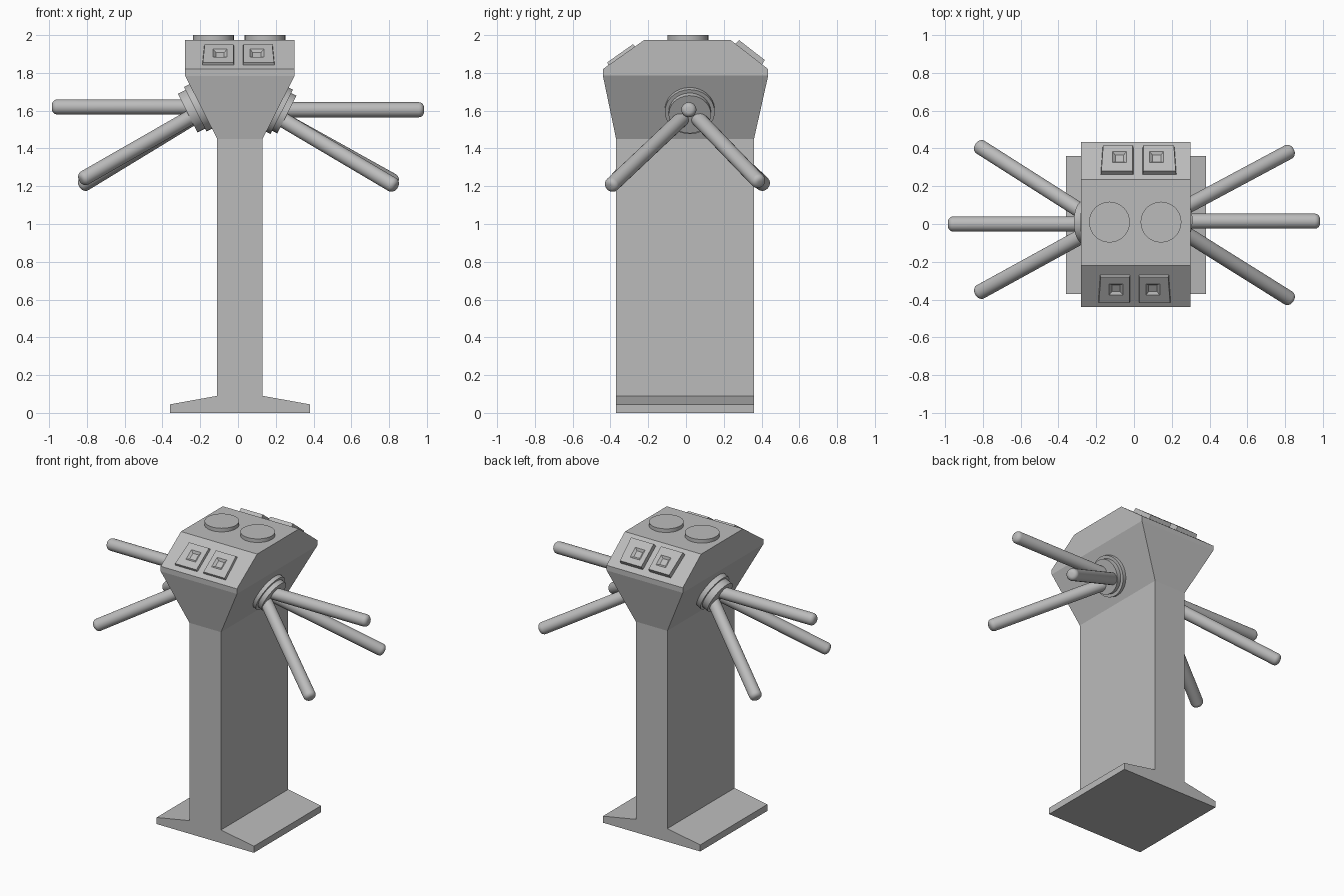
import bpy, bmesh, math
from mathutils import Vector

if "Cube" in bpy.data.objects:
    bpy.data.objects.remove(bpy.data.objects["Cube"])

grey = bpy.data.materials.new("plain grey")
grey.diffuse_color = (0.5, 0.5, 0.5, 1)
grey.use_nodes = True
grey.node_tree.nodes["Principled BSDF"].inputs["Base Color"].default_value = grey.diffuse_color


def finish(name, bm, smooth=False):
    bmesh.ops.recalc_face_normals(bm, faces=bm.faces)
    mesh = bpy.data.meshes.new(name)
    bm.to_mesh(mesh)
    bm.free()
    mesh.materials.append(grey)
    if smooth:
        mesh.polygons.foreach_set("use_smooth", [True] * len(mesh.polygons))
        mesh.set_sharp_from_angle(angle=math.radians(35))
    obj = bpy.data.objects.new(name, mesh)
    bpy.context.collection.objects.link(obj)
    return obj


def loft(name, rings, smooth=False):
    """Skin a stack of equal-length point rings and cap both ends."""
    bm = bmesh.new()
    vs = [[bm.verts.new(p) for p in ring] for ring in rings]
    n = len(vs[0])
    for a, b in zip(vs, vs[1:]):
        for i in range(n):
            j = (i + 1) % n
            bm.faces.new((a[i], a[j], b[j], b[i]))
    bm.faces.new(vs[0][::-1])
    bm.faces.new(vs[-1])
    return finish(name, bm, smooth)


def turned(name, origin, axis, profile, sides=32):
    """Round part: profile is (radius, distance along axis)."""
    origin, axis = Vector(origin), Vector(axis).normalized()
    u = axis.orthogonal().normalized()
    w = axis.cross(u)
    angles = [2 * math.pi * i / sides for i in range(sides)]
    rings = [[origin + axis * t + (u * math.cos(a) + w * math.sin(a)) * r
              for a in angles] for r, t in profile]
    return loft(name, rings, True)


def rect(x0, x1, y0, y1, z):
    return [(x0, y0, z), (x1, y0, z), (x1, y1, z), (x0, y1, z)]


# Foot and post: one profile extruded front to back
profile = [(-.36, 0), (.38, 0), (.38, .045), (.13, .09), (.13, 1.45),
           (-.11, 1.45), (-.11, .09), (-.36, .045)]
loft("post_and_foot", [[(x, y, z) for x, z in profile] for y in (-.37, .36)])

# Flared head with sloped front and back
loft("head", [rect(-.11, .13, -.37, .36, 1.45),
              rect(-.28, .30, -.44, .435, 1.785),
              rect(-.28, .30, -.44, .435, 1.82),
              rect(-.28, .30, -.22, .235, 1.975)])

# Round pads on top
for side, x in (("left", -.13), ("right", .143)):
    turned(side + "_top_pad", (x, .01, 1.965), (0, 0, 1),
           [(.108, 0), (.108, .035)])


# Raised plates with a square recess on the sloped faces
def plate(name, low, high, x0, x1, slant0, slant1, v0, v1, thick, px, pv):
    low = Vector(low)
    up = (Vector(high) - low).normalized()
    out = Vector((1, 0, 0)).cross(up)
    if out.z < 0:
        out = -out

    def ring(a0, a1, s0, s1, b0, b1, h):
        pts = ((a0, b0), (a1, b0), (a1 - s1, b1), (a0 + s0, b1))
        return [low + Vector((x, 0, 0)) + up * v + out * h for x, v in pts]

    def square(half, h):
        return ring(px - half, px + half, 0, 0, pv - half, pv + half, h)

    d = .004
    loft(name, [ring(x0, x1, slant0, slant1, v0, v1, -.005),
                ring(x0 + d, x1 - d, slant0, slant1, v0 + d, v1 - d, thick),
                square(.037, thick), square(.022, thick - .012)])


front = ((0, -.44, 1.82), (0, -.22, 1.975))
back = ((0, .435, 1.82), (0, .235, 1.975))
plate("front_left_plate", *front, -.19, -.02, .01, 0, .035, .21, .016, -.095, .125)
plate("front_right_plate", *front, .025, .195, 0, .01, .035, .21, .016, .10, .125)
plate("back_left_plate", *back, -.167, -.003, -.01, 0, .04, .22, .027, -.077, .123)
plate("back_right_plate", *back, .045, .215, 0, -.01, .04, .22, .027, .12, .123)

# Stepped hubs on the slanted sides
turned("left_hub", (-.20, .01, 1.621), (-.892, 0, -.4525),
       [(.132, -.03), (.132, .03), (.115, .03), (.115, .075)])
turned("right_hub", (.209, .02, 1.605), (.892, 0, -.4525),
       [(.132, -.03), (.132, .025), (.112, .025), (.112, .056)])


# Barrier arms: three rods per hub with rounded tips
def arm(name, start, end, r=.04, c=.028):
    start, end = Vector(start), Vector(end)
    axis = (end - start).normalized()
    length = (end - start).length + .05 + .03
    tip = [(r - c + c * math.cos(a), length - c + c * math.sin(a))
           for a in (math.pi / 2 * k / 5 for k in range(6))]
    turned(name, start - axis * .05, axis, [(r, 0)] + tip, 24)


arms = {
    "left": [((-.24, .0, 1.62), (-.955, .0, 1.62)),
             ((-.26, .055, 1.55), (-.81, .405, 1.215)),
             ((-.26, -.055, 1.56), (-.81, -.357, 1.245))],
    "right": [((.24, .015, 1.605), (.955, .015, 1.605)),
              ((.24, .072, 1.55), (.815, .38, 1.23)),
              ((.24, -.03, 1.55), (.815, -.39, 1.21))],
}
for side, rods in arms.items():
    for label, (a, b) in zip(("level", "back", "front"), rods):
        arm(f"{side}_{label}_arm", a, b)
